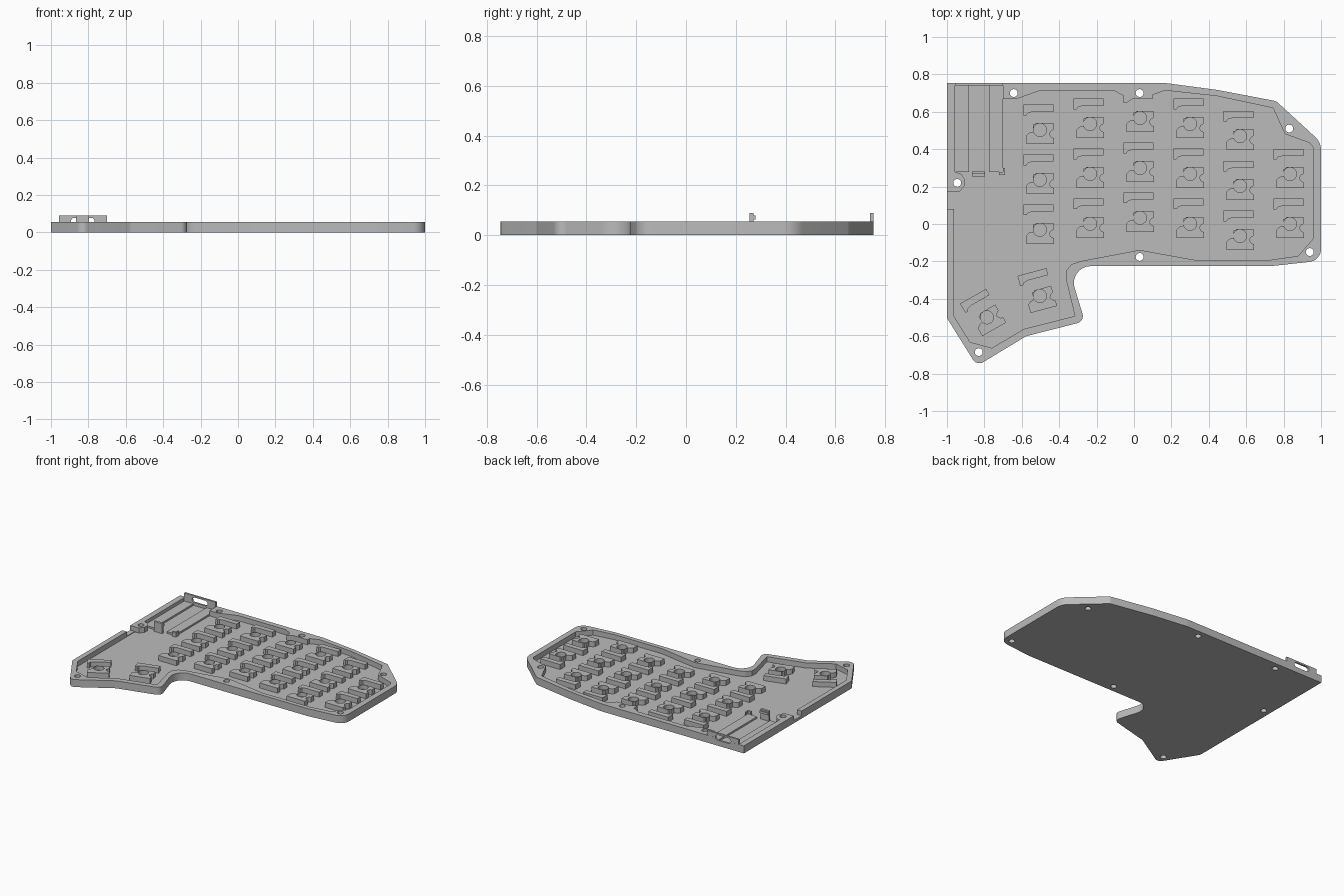
import bpy, bmesh
from math import radians, tan, cos, sin, pi
from mathutils import Vector, Matrix

if "Cube" in bpy.data.objects:
    bpy.data.objects.remove(bpy.data.objects["Cube"], do_unlink=True)

TOP, FLOOR = 0.055, 0.017

grey = bpy.data.materials.new("plain grey")
grey.use_nodes = True
grey.diffuse_color = (0.5, 0.5, 0.5, 1)
grey.node_tree.nodes["Principled BSDF"].inputs["Base Color"].default_value = (0.5, 0.5, 0.5, 1)


def rounded(corners, steps=8):
    """Fillet each (x, y, radius) corner of a closed outline."""
    out = []
    for i, (x, y, r) in enumerate(corners):
        p = Vector((x, y))
        a = (Vector(corners[i - 1][:2]) - p).normalized()
        b = (Vector(corners[(i + 1) % len(corners)][:2]) - p).normalized()
        if r == 0:
            out.append(p)
            continue
        half = a.angle(b) / 2
        start, end = p + a * r / tan(half), p + b * r / tan(half)
        c = p + (a + b).normalized() * r / sin(half)
        sweep = (start - c).angle_signed(end - c)
        for k in range(steps + 1):
            out.append(c + Matrix.Rotation(-sweep * k / steps, 2) @ (start - c))
    return out


def circle(x, y, r, n=24):
    return [(x + r * cos(2 * pi * k / n), y + r * sin(2 * pi * k / n)) for k in range(n)]


def box(x0, x1, y0, y1):
    return [(x0, y0), (x1, y0), (x1, y1), (x0, y1)]


def prisms(name, shapes, z0, z1):
    """One object made of upright prisms, one per outline."""
    bm = bmesh.new()
    for pts in shapes:
        face = bm.faces.new([bm.verts.new((p[0], p[1], z0)) for p in pts])
        ext = bmesh.ops.extrude_face_region(bm, geom=[face])["geom"]
        moved = [v for v in ext if isinstance(v, bmesh.types.BMVert)]
        bmesh.ops.translate(bm, verts=moved, vec=(0, 0, z1 - z0))
    bmesh.ops.recalc_face_normals(bm, faces=bm.faces)
    mesh = bpy.data.meshes.new(name)
    bm.to_mesh(mesh)
    bm.free()
    mesh.materials.append(grey)
    ob = bpy.data.objects.new(name, mesh)
    bpy.context.collection.objects.link(ob)
    return ob


def select(ob):
    bpy.ops.object.select_all(action='DESELECT')
    ob.select_set(True)
    bpy.context.view_layer.objects.active = ob


def cut(ob, cutter):
    mod = ob.modifiers.new("cut", 'BOOLEAN')
    mod.operation, mod.solver, mod.object = 'DIFFERENCE', 'EXACT', cutter
    select(ob)
    bpy.ops.object.modifier_apply(modifier=mod.name)
    bpy.data.objects.remove(cutter, do_unlink=True)


# Tray body with rounded outline
outline = rounded([
    (-1, .754, 0), (.166, .754, .2), (.444, .717, .2), (.76, .657, .04),
    (1, .437, .1), (1, -.196, .07), (.733, -.225, .2), (-.353, -.225, .09),
    (-.263, -.52, .04), (-.577, -.6, .06), (-.84, -.759, .04), (-1, -.503, .02)])
case = prisms("case_tray", [outline], 0, TOP)

# Hollow inside the rim, running around the screw bosses
cavity = [
    (-.957, .742), (-.70, .742), (-.70, .668), (-.63, .668), (-.497, .715), (-.112, .715),
    (-.056, .685), (-.056, .648), (-.04, .648), (-.01, .667), (.1, .667),
    (.1, .69), (.166, .714), (.444, .684), (.743, .62), (.807, .481),
    (.94, .433), (.957, .41), (.957, -.08), (.877, -.171), (.722, -.193),
    (.33, -.193), (.03, -.139), (-.283, -.198), (-.335, -.215), (-.362, -.25),
    (-.364, -.294), (-.316, -.492), (-.588, -.561), (-.76, -.663),
    (-.877, -.631), (-.963, -.492), (-.963, .17), (-.93, .175),
    (-.905, .205), (-.905, .24), (-.925, .268), (-.957, .278)]
cut(case, prisms("cavity_cutter", [cavity], FLOOR, 0.2))

# Screw holes and the side cable notch
screws = [(-.643, .7), (.03, .7), (.83, .51), (.94, -.15), (.03, -.176), (-.83, -.685), (-.945, .22)]
cut(case, prisms("screw_cutter", [circle(x, y, .021) for x, y in screws], -.1, .2))
cut(case, prisms("notch_cutter", [box(-1.1, -.947, .08, .172)], FLOOR + .004, .2))

# Switch sockets: a notched block and a thin bar at each key
block = [(-.072, -.075), (.075, -.075), (.075, -.045), (.06, -.038), (.05, -.022), (.06, -.006),
         (.072, 0), (.072, .037), (-.02, .037), (-.026, .028), (-.036, .028),
         (-.036, -.01), (-.058, -.016), (-.072, -.03)]
bar = [(-.088, .078), (-.072, .078), (-.064, .09), (-.04, .097), (.072, .097),
       (.072, .135), (-.088, .135)]
pitch = .267
columns = [(-.503, .503, 3), (-.235, .535, 3), (.032, .567, 3),
           (.3, .535, 3), (.567, .47, 3), (.834, .267, 2)]
keys = [(x, y - pitch * row, 0) for x, y, n in columns for row in range(n)]
keys += [(-.503, -.385, 15), (-.786, -.499, 30)]


def place(shape, key):
    turn = Matrix.Rotation(radians(key[2]), 2)
    return [turn @ Vector(p) + Vector(key[:2]) for p in shape]


blocks = prisms("socket_blocks", [place(block, k) for k in keys], FLOOR - .004, TOP - .001)
cut(blocks, prisms("post_cutter", [circle(x, y, .035) for x, y, _ in keys], FLOOR + .006, .2))
# the top key of the third column has its bar merged into the rim
prisms("socket_bars", [place(bar, k) for k in keys if k[1] < .56], FLOOR - .004, TOP - .001)

# Controller bay: two rails, a raised end wall with a port, and clips
prisms("bay_rails", [box(-.957, -.882, .278, .743), box(-.775, -.70, .278, .743)], FLOOR - .004, .03)
wall = prisms("port_wall", [box(-.957, -.70, .74, .7535)], .03, .09)
port = rounded([(-.893, .04, .018), (-.767, .04, .018), (-.767, .078, .018), (-.893, .078, .018)])
for ob in (case, wall):
    cutter = prisms("port_cutter", [port], -.9, -.6)
    cutter.data.transform(Matrix.Rotation(radians(90), 4, 'X'))
    cut(ob, cutter)

prisms("bay_clip", [box(-.866, -.797, .255, .272)], FLOOR - .004, .09)
prisms("bay_clip_hook", [box(-.866, -.797, .272, .28)], .063, .08)
prisms("bay_corner_stop", [box(-.722, -.69, .262, .278), box(-.70, -.69, .278, .3)],
       FLOOR - .004, .05)

for ob in list(bpy.context.scene.objects):
    if ob.type == 'MESH':
        select(ob)
        bpy.ops.object.shade_smooth_by_angle(angle=radians(30))
